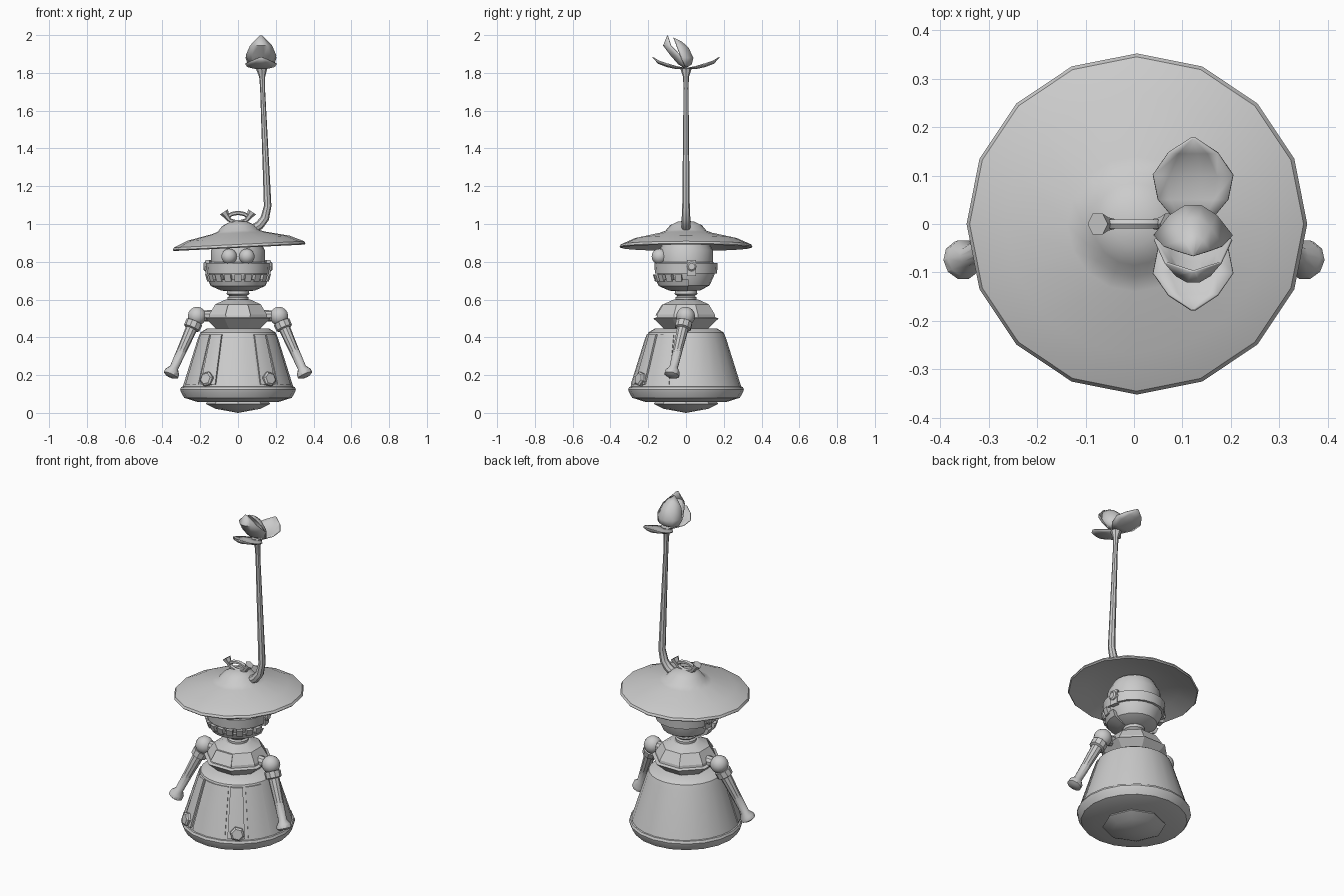
import bpy, bmesh, math
from mathutils import Vector, Matrix

cube = bpy.data.objects.get("Cube")
if cube:
    bpy.data.objects.remove(cube)

grey = bpy.data.materials.new("plain grey")
grey.use_nodes = True
grey.diffuse_color = (0.6, 0.6, 0.6, 1)
grey.node_tree.nodes["Principled BSDF"].inputs["Base Color"].default_value = (0.6, 0.6, 0.6, 1)


def finish(name, bm, angle=35):
    bmesh.ops.remove_doubles(bm, verts=bm.verts, dist=0.0001)
    bmesh.ops.recalc_face_normals(bm, faces=bm.faces)
    mesh = bpy.data.meshes.new(name)
    bm.to_mesh(mesh)
    bm.free()
    mesh.materials.append(grey)
    ob = bpy.data.objects.new(name, mesh)
    bpy.context.collection.objects.link(ob)
    bpy.ops.object.select_all(action='DESELECT')
    ob.select_set(True)
    bpy.context.view_layer.objects.active = ob
    bpy.ops.object.shade_smooth_by_angle(angle=math.radians(angle))
    return ob


def skin(bm, rings, wrap):
    """Bridge successive rings of vertices with quads."""
    for a, b in zip(rings, rings[1:]):
        n = len(a)
        for i in range(n if wrap else n - 1):
            j = (i + 1) % n
            bm.faces.new((a[i], a[j], b[j], b[i]))


def lathe(name, profile, seg=24, start=0, angle=35):
    """Full turn of a (radius, height) profile about the z axis."""
    bm = bmesh.new()
    rings = []
    for r, z in profile:
        turn = [math.radians(start) + math.tau * i / seg for i in range(seg)]
        rings.append([bm.verts.new((r * math.sin(t), -r * math.cos(t), z)) for t in turn])
    skin(bm, rings, True)
    return finish(name, bm, angle)


def panel(name, profile, a0, a1, seg=4):
    """Part turn of a closed profile, capped at both ends; 0 degrees is the front."""
    bm = bmesh.new()
    rings = []
    for i in range(seg + 1):
        t = math.radians(a0 + (a1 - a0) * i / seg)
        rings.append([bm.verts.new((r * math.sin(t), -r * math.cos(t), z)) for r, z in profile])
    skin(bm, rings, True)
    bm.faces.new(rings[0])
    bm.faces.new(rings[-1])
    return finish(name, bm)


def tube(name, points, seg=10, closed=False):
    """Round bar through (x, y, z, radius) points."""
    bm = bmesh.new()
    pos = [Vector(p[:3]) for p in points]
    rings = []
    n = len(points)
    for i, p in enumerate(points):
        if closed:
            d = pos[(i + 1) % n] - pos[i - 1]
        else:
            d = pos[min(i + 1, n - 1)] - pos[max(i - 1, 0)]
        side = Vector((0, 1, 0)) if abs(d.normalized().y) < 0.9 else Vector((1, 0, 0))
        u = d.cross(side).normalized()
        v = d.cross(u).normalized()
        turn = [math.tau * k / seg for k in range(seg)]
        rings.append([bm.verts.new(pos[i] + p[3] * (u * math.cos(t) + v * math.sin(t))) for t in turn])
    skin(bm, rings + rings[:1] if closed else rings, True)
    if not closed:
        bm.faces.new(rings[0])
        bm.faces.new(rings[-1])
    return finish(name, bm)


def ball(name, centre, radius):
    bm = bmesh.new()
    bmesh.ops.create_uvsphere(bm, u_segments=14, v_segments=8, radius=radius,
                              matrix=Matrix.Translation(centre))
    return finish(name, bm)


def petal(name, rows):
    """Cupped leaf from rows of (y, z, half width, edge curl in y, edge curl in z)."""
    bm = bmesh.new()
    steps = (-1, -0.6, -0.2, 0.2, 0.6, 1)
    rings = [[bm.verts.new((0.122 + w * t, y + cy * t * t, z + cz * t * t)) for t in steps]
             for y, z, w, cy, cz in rows]
    skin(bm, rings, False)
    ob = finish(name, bm, 50)
    mod = ob.modifiers.new("thickness", 'SOLIDIFY')
    mod.thickness = 0.005
    return ob


# Bell-shaped skirt with its rim and underside
lathe("skirt", [(0, .14), (.292, .14), (.212, .395), (.2, .425), (.165, .447), (0, .447)])
lathe("skirt_rim", [(0, .055), (.215, .058), (.285, .08), (.302, .11), (.306, .125),
                    (.3, .138), (.27, .142), (0, .142)], 20)
lathe("base_foot", [(0, 0), (.12, .022), (.17, .048), (.16, .065), (0, .065)], 8)


def skirt_panel(name, a0, a1, lift):
    panel(name, [(.27, .15), (.289 + lift, .15), (.217 + lift, .38), (.205 + lift, .415), (.19, .415)], a0, a1)


skirt_panel("front_panel", -21, 21, .004)
for s, label in ((1, "left"), (-1, "right")):
    skirt_panel(label + "_strip", s * 24, s * 42, .01)
    skirt_panel(label + "_side_panel", s * 46, s * 72, .004)
    d = Vector((s * math.sin(.59), -math.cos(.59), .2))
    c = Vector((s * .162, -.238, .178))
    tube(label + "_skirt_stud", [(*(c - d * .02), .04), (*(c + d * .012), .04), (*(c + d * .02), .03)], 6)

# Angular torso, chest plate and neck
lathe("torso", [(0, .435), (.115, .437), (.187, .5), (.168, .506), (.166, .52),
                (.13, .575), (.07, .6), (0, .6)], 8, 22.5, 20)
panel("chest_plate", [(.14, .515), (.176, .515), (.138, .573), (.1, .575)], -22.5, 22.5, 1)
lathe("neck", [(0, .58), (.056, .58), (.056, .612), (.045, .618), (.06, .63), (.058, .65), (0, .67)], 12)

# Arms
for s, label in ((1, "left"), (-1, "right")):
    top = Vector((s * .217, -.002, .512))
    low = Vector((s * .358, -.076, .195))
    tube(label + "_shoulder_bar", [(s * .1, 0, .515, .03), (s * .217, 0, .512, .03)])
    ball(label + "_shoulder", top, .05)
    stages = ((.1, .045), (.2, .044), (.215, .031), (.55, .026), (.86, .023),
              (.93, .04), (.985, .041), (1.01, .025))
    tube(label + "_arm", [(*top.lerp(low, t), r) for t, r in stages])

# Head, band, jaw and eyes
lathe("head", [(0, .645), (.075, .648), (.125, .675), (.15, .73), (.155, .79),
               (.143, .8), (.143, .86), (.11, .92), (0, .94)], 20)
lathe("head_band", [(.14, .737), (.164, .737), (.168, .793), (.14, .793)], 20)
panel("jaw", [(.07, .645), (.09, .648), (.145, .672), (.16, .705), (.14, .705)], -95, 95, 12)
for i in range(9):
    a = (i - 4) * 19
    panel("tooth_%d" % (i + 1), [(.14, .695), (.164, .695), (.176, .732), (.14, .732)], a - 6, a + 6, 2)
for s, label in ((1, "left"), (-1, "right")):
    ball(label + "_eye", (s * .047, -.14, .828), .042)
    tube(label + "_hinge", [(s * .14, .03, .775, .026), (s * .175, .03, .775, .026), (s * .182, .03, .775, .018)], 8)
    panel(label + "_strap", [(.15, .725), (.173, .725), (.173, .81), (.15, .81)], s * 92, s * 108, 2)

# Wide, slightly tilted hat
hat = lathe("hat", [(0, .93), (.13, .93), (.25, .905), (.346, .874), (.352, .88), (.345, .892), (.27, .925),
                    (.14, .953), (.108, .965), (.085, .993), (.045, 1.012), (0, 1.018)], 16)
pivot = Matrix.Translation((.006, 0, .88))
hat.matrix_world = pivot @ Matrix.Rotation(math.radians(-2.8), 4, 'Y') @ Matrix.Translation((0, 0, -.88))

# Loop handle with flared ends
ring = [math.tau * i / 16 for i in range(16)]
tube("handle_loop", [(.052 * math.cos(t), 0, 1.034 + .024 * math.sin(t), .011) for t in ring], 6, True)
for s, label in ((1, "left"), (-1, "right")):
    tube(label + "_handle_flare", [(s * .045, 0, 1.02, .012), (s * .06, 0, 1.042, .016),
                                   (s * .075, 0, 1.064, .025)], 6)

# Bent stem
tube("stem", [(.075, 0, .97, .024), (.115, 0, .995, .024), (.142, 0, 1.03, .023), (.157, 0, 1.095, .02),
              (.146, 0, 1.35, .017), (.13, 0, 1.72, .013), (.128, 0, 1.78, .016), (.125, 0, 1.828, .032)], 8)

# Flower: two spread petals and two closed around the bud
for s, label in ((-1, "front"), (1, "back")):
    petal(label + "_spread_petal", [(0, 1.826, .03, 0, 0), (s * .05, 1.824, .072, 0, .012),
                                    (s * .1, 1.835, .082, 0, .016), (s * .145, 1.852, .05, 0, .014),
                                    (s * .175, 1.885, .003, 0, 0)])
petal("back_bud_petal", [(0, 1.826, .03, 0, 0), (.032, 1.845, .07, -.04, 0), (.042, 1.88, .082, -.065, 0),
                         (.015, 1.935, .062, -.06, 0), (-.02, 1.965, .035, -.035, 0), (-.065, 1.987, .003, 0, 0)])
petal("front_bud_petal", [(0, 1.826, .03, 0, 0), (-.04, 1.85, .06, .03, 0), (-.08, 1.895, .078, .05, 0),
                          (-.118, 1.945, .055, .04, 0), (-.095, 1.997, .003, 0, 0)])
